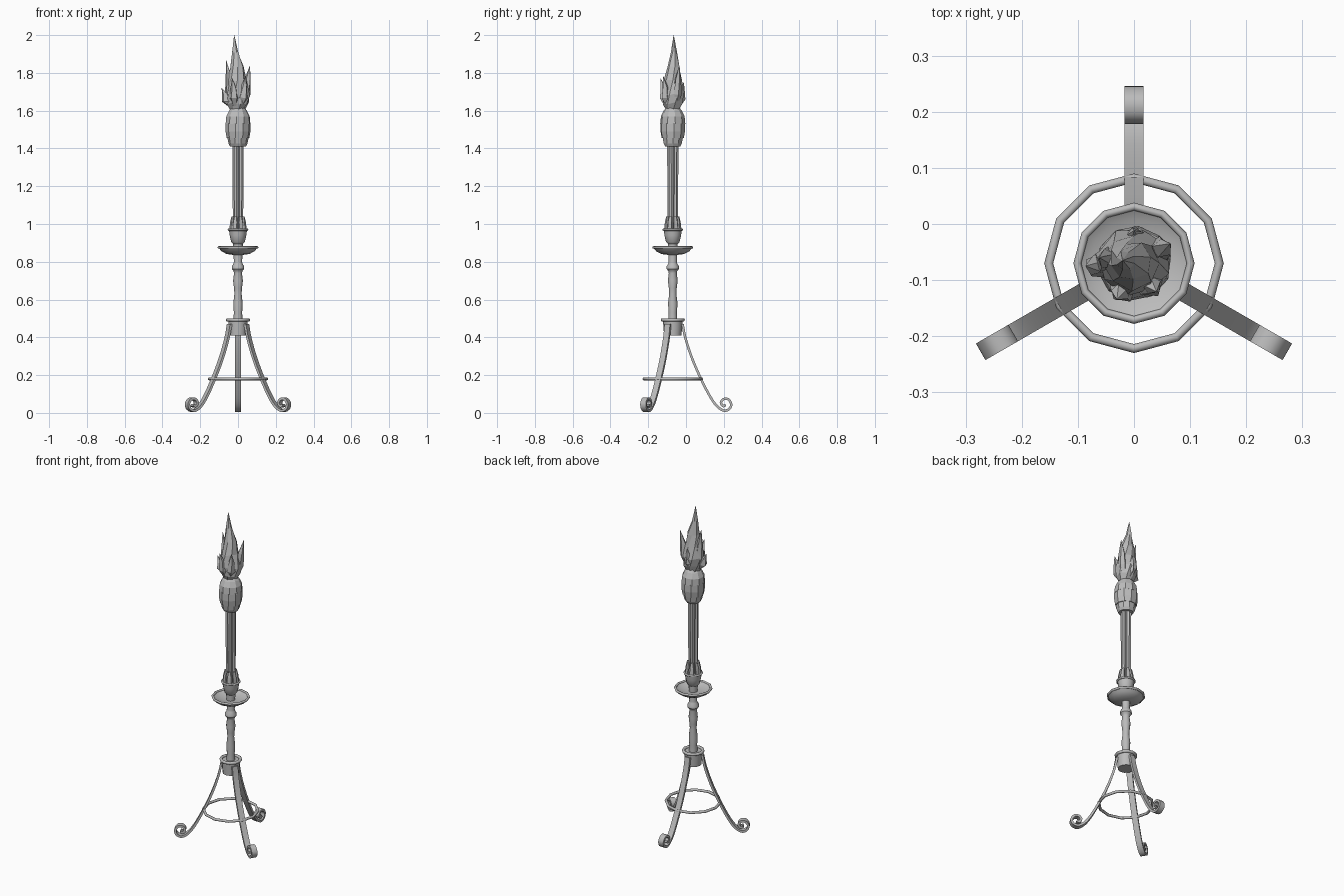
import bpy, bmesh, math, random
from math import sin, cos, pi, radians
from mathutils import Vector, Matrix

random.seed(4)
if "Cube" in bpy.data.objects:
    bpy.data.objects.remove(bpy.data.objects["Cube"])

AXIS = Vector((0, -0.07, 0))

iron = bpy.data.materials.new("grey_iron")
iron.use_nodes = True
iron.diffuse_color = (0.5, 0.5, 0.5, 1)
iron.node_tree.nodes["Principled BSDF"].inputs["Base Color"].default_value = (0.5, 0.5, 0.5, 1)


def finish(name, bm, angle=None):
    bmesh.ops.recalc_face_normals(bm, faces=bm.faces)
    mesh = bpy.data.meshes.new(name)
    bm.to_mesh(mesh)
    bm.free()
    mesh.materials.append(iron)
    ob = bpy.data.objects.new(name, mesh)
    ob.location = AXIS
    bpy.context.collection.objects.link(ob)
    if angle:
        bpy.ops.object.select_all(action='DESELECT')
        ob.select_set(True)
        bpy.context.view_layer.objects.active = ob
        bpy.ops.object.shade_smooth_by_angle(angle=radians(angle))
    return ob


def skin(bm, rings, closed=False):
    """Join equal rings of points with quads, capping the ends if open."""
    loops = [[bm.verts.new(p) for p in ring] for ring in rings]
    pairs = list(zip(loops, loops[1:]))
    if closed:
        pairs.append((loops[-1], loops[0]))
    n = len(loops[0])
    for a, b in pairs:
        for i in range(n):
            j = (i + 1) % n
            bm.faces.new((a[i], a[j], b[j], b[i]))
    if not closed:
        bm.faces.new(loops[0])
        bm.faces.new(loops[-1])


def circle(r, z, n=12, shift=(0, 0), turn=0.0):
    return [(r * cos(2 * pi * i / n + turn) + shift[0],
             r * sin(2 * pi * i / n + turn) + shift[1], z) for i in range(n)]


def lathe(name, profile, n=12, angle=40):
    bm = bmesh.new()
    skin(bm, [circle(r, z, n) for r, z in profile])
    return finish(name, bm, angle)


def ring(name, radius, thick, z):
    bm = bmesh.new()
    skin(bm, [circle(radius + thick * cos(a), z + thick * sin(a))
              for a in (2 * pi * k / 8 for k in range(8))], closed=True)
    return finish(name, bm, 50)


def smooth_path(pts, steps=4):
    """Catmull-Rom curve through the points."""
    p = [Vector(q) for q in pts]
    p = [2 * p[0] - p[1]] + p + [2 * p[-1] - p[-2]]
    out = []
    for a, b, c, d in zip(p, p[1:], p[2:], p[3:]):
        for s in range(steps):
            t = s / steps
            out.append(0.5 * (2 * b + (c - a) * t + (2 * a - 5 * b + 4 * c - d) * t * t
                              + (3 * b - a - 3 * c + d) * t ** 3))
    return out + [p[-2]]


# Three strap legs, each ending in a scroll
leg_path = smooth_path([(0.052, 0.47), (0.066, 0.40), (0.098, 0.30), (0.14, 0.2),
                        (0.19, 0.1), (0.23, 0.04), (0.27, 0.012), (0.3, 0.022),
                        (0.309, 0.048), (0.292, 0.073), (0.267, 0.072),
                        (0.255, 0.053), (0.266, 0.036), (0.28, 0.042)])
for name, deg in (("back_leg", 90), ("right_leg", 210), ("left_leg", 330)):
    sections = []
    for i, p in enumerate(leg_path):
        t = (leg_path[min(i + 1, len(leg_path) - 1)] - leg_path[max(i - 1, 0)]).normalized()
        n = Vector((-t.y, t.x)) * 0.0065
        sections.append([((p + s * n).x, w, (p + s * n).y)
                         for s, w in ((1, .017), (1, -.017), (-1, -.017), (-1, .017))])
    bm = bmesh.new()
    skin(bm, sections)
    bmesh.ops.rotate(bm, verts=bm.verts, matrix=Matrix.Rotation(radians(deg), 3, 'Z'))
    finish(name, bm, 40)

# Hoop bracing the legs, and the collar they hang from
ring("leg_hoop", 0.152, 0.008, 0.18)
lathe("collar", [(0.046, 0.41), (0.052, 0.49)])
ring("collar_rim", 0.055, 0.009, 0.492)

# Turned stem
lathe("stem", [(0.024, 0.49), (0.022, 0.53), (0.025, 0.58), (0.019, 0.63), (0.021, 0.66),
               (0.026, 0.70), (0.021, 0.74), (0.024, 0.752), (0.033, 0.762),
               (0.033, 0.775), (0.024, 0.79), (0.022, 0.80), (0.024, 0.86)])

# Drip dish
lathe("dish", [(0.022, 0.836), (0.06, 0.841), (0.088, 0.856), (0.104, 0.876),
               (0.098, 0.878), (0.08, 0.866), (0.03, 0.858)])
ring("dish_rim", 0.101, 0.007, 0.876)

# Cup with prongs clasping the shaft
lathe("cup", [(0.024, 0.855), (0.026, 0.895), (0.036, 0.905), (0.044, 0.94),
              (0.048, 0.97), (0.036, 0.972)])
ring("cup_rim", 0.049, 0.006, 0.97)
bm = bmesh.new()
for k in range(8):
    turn = Matrix.Rotation(2 * pi * k / 8 + pi / 8, 3, 'Z')
    skin(bm, [[turn @ Vector((x, y, z)) for x, y in
               ((r, -w), (r, w), (r - 0.009, w), (r - 0.009, -w))]
              for r, w, z in ((0.046, 0.011, 0.965), (0.041, 0.01, 1.01), (0.035, 0.006, 1.04))])
finish("cup_prongs", bm)

# Fluted shaft
bm = bmesh.new()
skin(bm, [[(r * s * cos(i * pi / 8), r * s * sin(i * pi / 8), z)
           for i, s in enumerate((1, 0.72) * 8)] for r, z in ((0.027, 0.96), (0.03, 1.42))])
finish("shaft", bm)

# Scaled bulb made of overlapping tiers
bm = bmesh.new()
for k, tier in enumerate((((0.042, 1.41), (0.05, 1.425), (0.057, 1.46)),
                          ((0.06, 1.455), (0.066, 1.49), (0.066, 1.535)),
                          ((0.067, 1.53), (0.063, 1.57), (0.048, 1.6), (0.036, 1.615)))):
    skin(bm, [circle(r, z, 10, turn=0.1 * k) for r, z in tier])
finish("bulb", bm)


def tongue(bm, n, stations, rough):
    """One faceted flame: rings of (radius, z, x, y) with a ragged outline."""
    skin(bm, [[(x + (px - x) * f, y + (py - y) * f, pz + random.uniform(-rough, rough) * r)
               for px, py, pz in circle(r, z, n, (x, y), 0.25 * i)
               for f in [1 + random.uniform(-rough, rough)]]
              for i, (r, z, x, y) in enumerate(stations)])


# Flame: a tall central tongue with smaller ones around it
bm = bmesh.new()
tongue(bm, 8, [(0.036, 1.6, 0, 0), (0.054, 1.64, 0, 0), (0.06, 1.69, 0, 0),
               (0.05, 1.76, -0.002, 0.002), (0.036, 1.83, -0.008, 0.003),
               (0.017, 1.91, -0.015, 0.005), (0.0008, 2.0, -0.02, 0.005)], 0.14)
for x, y, top in ((0.064, 0.035, 1.84), (-0.062, 0.01, 1.865), (-0.086, -0.005, 1.72),
                  (-0.03, -0.064, 1.77), (0.04, -0.05, 1.78), (0.0, 0.058, 1.75)):
    h = top - 1.62
    tongue(bm, 5, [(0.012, 1.62, x * 0.45, y * 0.45), (0.025, 1.62 + h * 0.3, x * 0.7, y * 0.7),
                   (0.017, 1.62 + h * 0.65, x * 0.8, y * 0.8), (0.0008, top, x, y)], 0.12)
finish("flame", bm)
